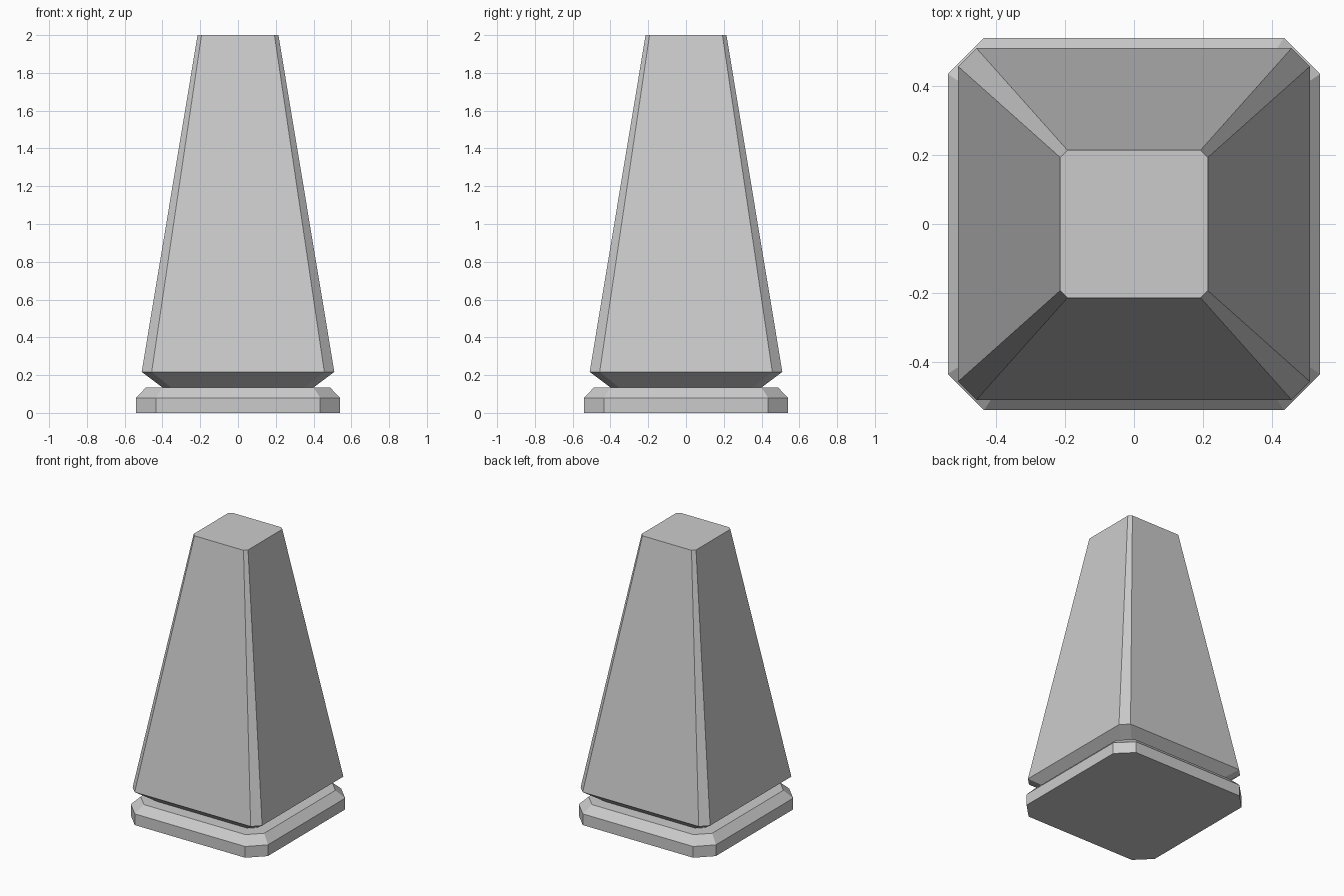
import bpy, bmesh

if "Cube" in bpy.data.objects:
    bpy.data.objects.remove(bpy.data.objects["Cube"])

# Chamfered-square rings from bottom to top: (z, half width, corner cut)
RINGS = [
    (0.00, 0.54, 0.105),   # plinth foot
    (0.08, 0.54, 0.105),   # plinth side top
    (0.135, 0.487, 0.087), # plinth bevel top
    (0.135, 0.40, 0.045),  # neck
    (0.217, 0.51, 0.053),  # flared underside of the shaft
    (2.00, 0.214, 0.021),  # shaft top
]


def add_ring(bm, z, h, c):
    k = h - c
    pts = [(h, -k), (h, k), (k, h), (-k, h), (-h, k), (-h, -k), (-k, -h), (k, -h)]
    return [bm.verts.new((x, y, z)) for x, y in pts]


# Loft the rings into one closed tapered post
bm = bmesh.new()
rings = [add_ring(bm, *r) for r in RINGS]
for lo, hi in zip(rings, rings[1:]):
    for i in range(8):
        j = (i + 1) % 8
        bm.faces.new((lo[i], lo[j], hi[j], hi[i]))
bm.faces.new(rings[0][::-1])
bm.faces.new(rings[-1])
bmesh.ops.recalc_face_normals(bm, faces=bm.faces)

mesh = bpy.data.meshes.new("tapered_post")
bm.to_mesh(mesh)
bm.free()
post = bpy.data.objects.new("tapered_post", mesh)
bpy.context.collection.objects.link(post)
